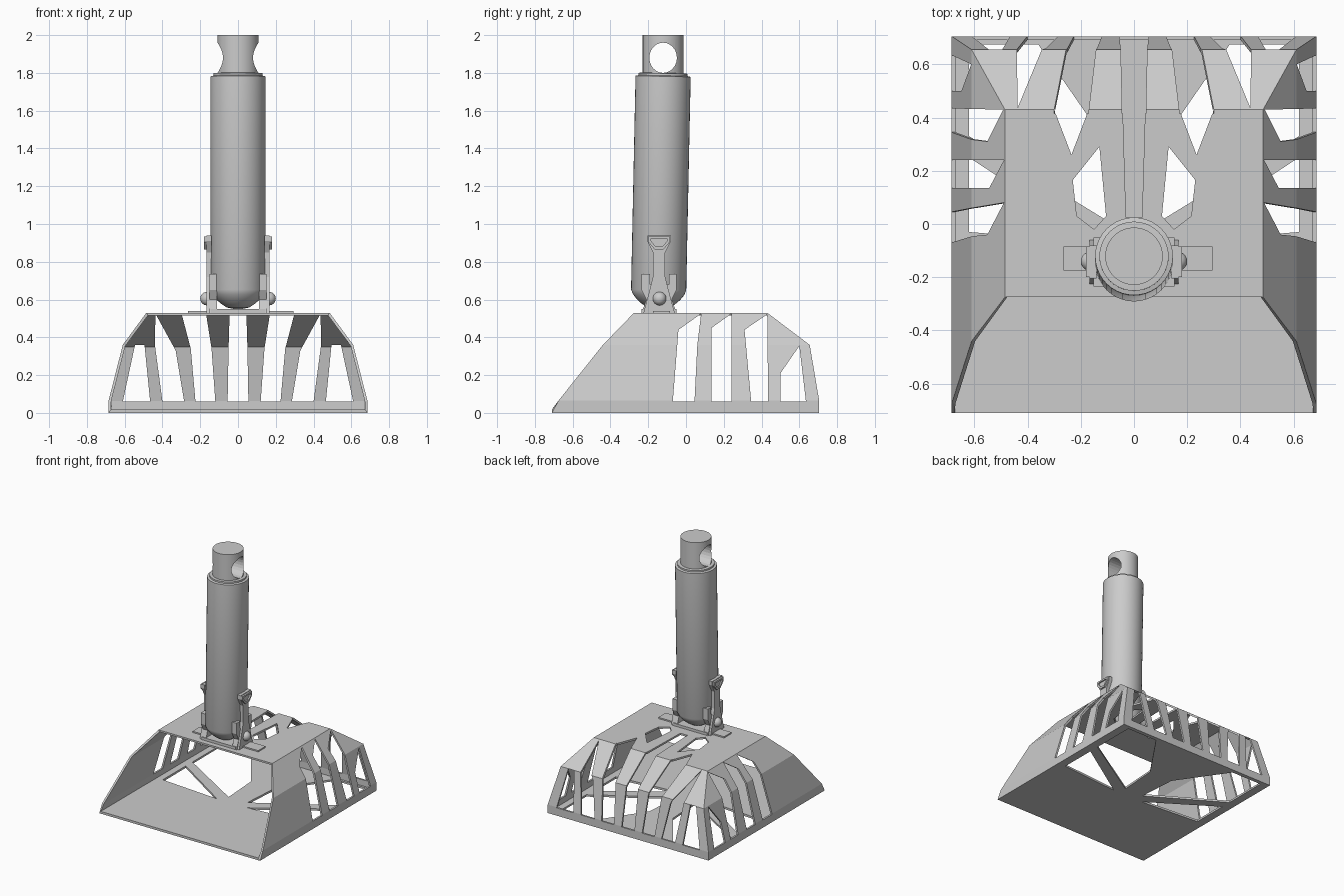
import bpy, bmesh, math
from mathutils import Vector, Matrix

if "Cube" in bpy.data.objects:
    bpy.data.objects.remove(bpy.data.objects["Cube"])


def finish(bm, name, smooth=False):
    bmesh.ops.recalc_face_normals(bm, faces=bm.faces[:])
    me = bpy.data.meshes.new(name)
    bm.to_mesh(me)
    bm.free()
    ob = bpy.data.objects.new(name, me)
    bpy.context.collection.objects.link(ob)
    if smooth:
        activate(ob)
        bpy.ops.object.shade_smooth_by_angle(angle=math.radians(35))
    return ob


def activate(ob):
    bpy.ops.object.select_all(action='DESELECT')
    ob.select_set(True)
    bpy.context.view_layer.objects.active = ob


def prism(name, pts, axis, lo, hi):
    """Extrude a 2D polygon along an axis (the points use the other two axes)."""
    def put(p, d):
        a, b = p
        return {'x': (d, a, b), 'y': (a, d, b), 'z': (a, b, d)}[axis]
    bm = bmesh.new()
    low = [bm.verts.new(put(p, lo)) for p in pts]
    high = [bm.verts.new(put(p, hi)) for p in pts]
    bm.faces.new(low)
    bm.faces.new(high)
    n = len(pts)
    for i in range(n):
        j = (i + 1) % n
        bm.faces.new((low[i], low[j], high[j], high[i]))
    return finish(bm, name)


def lathe(name, profile, matrix, n=40):
    """Revolve an (r, z) profile that is closed with caps."""
    bm = bmesh.new()
    rings = [[bm.verts.new(matrix @ Vector((r * math.cos(2 * math.pi * i / n),
              r * math.sin(2 * math.pi * i / n), z))) for i in range(n)] for r, z in profile]
    for a, b in zip(rings, rings[1:]):
        for i in range(n):
            j = (i + 1) % n
            bm.faces.new((a[i], a[j], b[j], b[i]))
    bm.faces.new(rings[0])
    bm.faces.new(rings[-1])
    return finish(bm, name, True)


def cut(target, cutter):
    m = target.modifiers.new("cut", 'BOOLEAN')
    m.operation = 'DIFFERENCE'
    m.solver = 'EXACT'
    m.object = cutter
    activate(target)
    bpy.ops.object.modifier_apply(modifier=m.name)
    bpy.data.objects.remove(cutter, do_unlink=True)


def mirrored(pts):
    return [(-x, y) for x, y in pts]


# Scoop shell: stacked rings with an open front (half width, front y, back y, z)
rings = [(.685, -.71, .705, 0), (.685, -.675, .705, .065),
         (.61, -.44, .655, .36), (.485, -.275, .43, .53)]
bm = bmesh.new()
R = [[bm.verts.new(p) for p in ((-w, f, z), (-w, b, z), (w, b, z), (w, f, z))]
     for w, f, b, z in rings]
for a, b in zip(R, R[1:]):
    for i in range(3):
        bm.faces.new((a[i], a[i + 1], b[i + 1], b[i]))
bm.faces.new(R[0])
bm.faces.new(R[-1])
scoop = finish(bm, "scoop_shell")
bm = bmesh.new()
bm.from_mesh(scoop.data)
top = max(bm.faces, key=lambda f: f.calc_center_median().z)
if top.normal.z < 0:
    bmesh.ops.reverse_faces(bm, faces=bm.faces[:])
bm.to_mesh(scoop.data)
bm.free()
sol = scoop.modifiers.new("thickness", 'SOLIDIFY')
sol.thickness = .014
sol.offset = -1
sol.use_even_offset = True
activate(scoop)
bpy.ops.object.modifier_apply(modifier=sol.name)

# Side wall slots (y, z)
side_slots = [
    [(-.07, .06), (.045, .06), (.06, .36), (.08, .525), (-.04, .44)],
    [(.135, .06), (.24, .06), (.24, .525), (.135, .45)],
    [(.345, .06), (.435, .06), (.43, .522), (.31, .44)],
    [(.5, .06), (.635, .06), (.6, .355), (.5, .21)]]
for s in side_slots:
    for lo, hi in ((.475, .8), (-.8, -.475)):
        cut(scoop, prism("slot", s, 'x', lo, hi))

# Back wall slots (x, z)
back_slots = [
    [(.12, .06), (.225, .06), (.25, .34), (.30, .53), (.30, .6), (.17, .6), (.17, .53), (.14, .34)],
    [(.285, .06), (.40, .06), (.44, .36), (.437, .525), (.33, .33)],
    [(.465, .06), (.61, .06), (.545, .36), (.495, .36)]]
for s in back_slots:
    cut(scoop, prism("slot", s, 'y', .415, .8))
    cut(scoop, prism("slot", mirrored(s), 'y', .415, .8))
cut(scoop, prism("slot", [(-.055, .06), (.055, .06), (.05, .34), (.042, .6),
                          (-.042, .6), (-.05, .34)], 'y', .415, .8))

# Top plate openings (x, y)
cut(scoop, prism("slot", [(-.03, .025), (.03, .025), (.042, .43), (-.042, .43)], 'z', .45, .6))
top_slots = [[(.235, .26), (.30, .43), (.17, .43)],
             [(.13, .29), (.23, .165), (.215, .03), (.15, -.02), (.105, .03)]]
# Floor openings (x, y)
floor_slots = [[(.13, -.07), (.62, -.03), (.62, .25)],
               [(.08, .0), (.62, .33), (.62, .675), (.36, .675), (.10, .30)]]
for group, lo, hi in ((top_slots, .45, .6), (floor_slots, -.05, .04)):
    for s in group:
        cut(scoop, prism("slot", s, 'z', lo, hi))
        cut(scoop, prism("slot", mirrored(s), 'z', lo, hi))

# Mounting plates on top of the scoop
prism("mount_plate", [(-.265, -.175), (.295, -.175), (.295, -.085), (-.265, -.085)], 'z', .525, .54)
prism("mount_foot", [(-.145, -.235), (.145, -.235), (.145, -.05), (-.145, -.05)], 'z', .525, .55)

# Handle socket, slightly tilted
tilt = Matrix.Translation((0, -.147, .55)) @ Matrix.Rotation(math.radians(-1.2), 4, 'X')
lathe("handle_socket", [(.02, 0), (.06, .008), (.09, .028), (.115, .05), (.135, .075), (.146, .1),
                        (.146, 1.232), (.13, 1.236), (.13, 1.248), (.105, 1.25)], tilt)

# Upper sleeve with a cross hole
sleeve = lathe("handle_sleeve", [(.108, 1.76), (.108, 2.0)], Matrix.Translation((0, -.121, 0)))
hole = [(-.121 + .073 * math.cos(2 * math.pi * i / 24), 1.88 + .08 * math.sin(2 * math.pi * i / 24))
        for i in range(24)]
cut(sleeve, prism("hole", hole, 'x', -.2, .2))

# Hinge brackets, straps, clasps and bolts on both sides
cheek = [(-.235, .53), (-.05, .53), (-.075, .60), (-.05, .65), (-.05, .735), (-.09, .735),
         (-.09, .68), (-.19, .68), (-.19, .735), (-.235, .735), (-.235, .65), (-.21, .60)]
strap = [(-.225, .53), (-.06, .53), (-.095, .66), (-.11, .72), (-.11, .85), (-.08, .91),
         (-.08, .94), (-.205, .94), (-.205, .91), (-.175, .85), (-.175, .72), (-.19, .66)]
clasp = [(-.165, .865), (-.12, .865), (-.085, .905), (-.085, .935), (-.2, .935), (-.2, .905)]
for side, s in (("right", 1), ("left", -1)):
    prism(side + "_bracket", cheek, 'x', s * .112, s * .152)
    prism(side + "_strap", strap, 'x', s * .14, s * .167)
    c = prism(side + "_clasp", clasp, 'x', s * .16, s * .18)
    cut(c, prism("window", [(-.16, .88), (-.125, .88), (-.1, .91), (-.1, .922),
                            (-.185, .922), (-.185, .91)], 'x', s * .17, s * .2))
    bm = bmesh.new()
    bmesh.ops.create_uvsphere(bm, u_segments=20, v_segments=12, radius=.036,
                              matrix=Matrix.Translation((s * .164, -.14, .605)))
    finish(bm, side + "_bolt", True)
